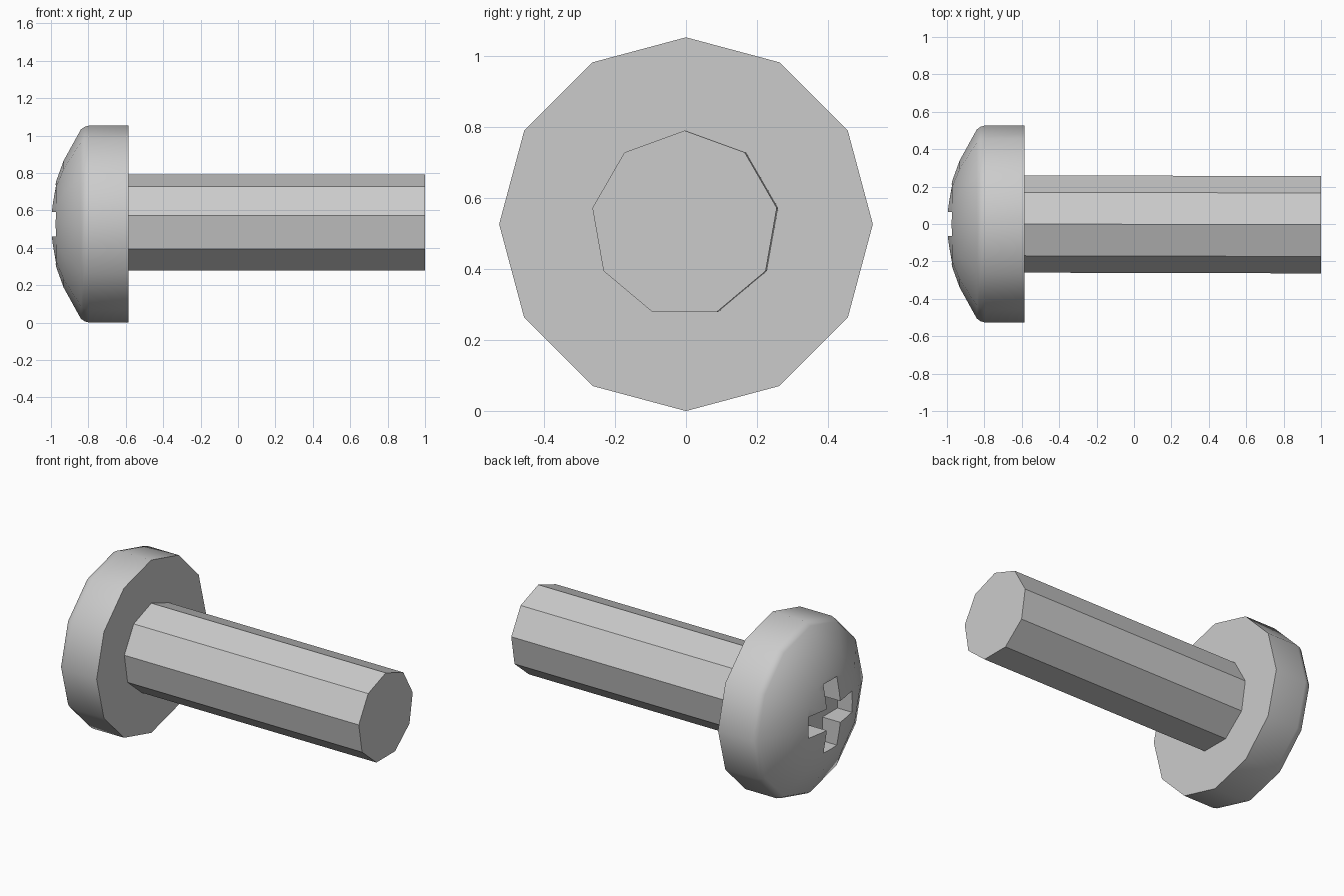
import bpy, bmesh, math

if "Cube" in bpy.data.objects:
    bpy.data.objects.remove(bpy.data.objects["Cube"], do_unlink=True)

CZ = 0.527  # height of the screw axis

steel = bpy.data.materials.new("grey steel")
steel.use_nodes = True
colour = (0.6, 0.6, 0.6, 1)
steel.diffuse_color = colour
steel.node_tree.nodes["Principled BSDF"].inputs["Base Color"].default_value = colour


def finish(bm, name):
    bmesh.ops.recalc_face_normals(bm, faces=bm.faces)
    mesh = bpy.data.meshes.new(name)
    bm.to_mesh(mesh)
    bm.free()
    obj = bpy.data.objects.new(name, mesh)
    bpy.context.collection.objects.link(obj)
    mesh.materials.append(steel)
    return obj


def turned(name, profile, sides):
    """Solid along x from (x, radius, y offset) rings, one corner pointing up."""
    bm = bmesh.new()
    rings = []
    for x, r, dy in profile:
        angles = [math.tau * i / sides for i in range(sides)]
        rings.append([bm.verts.new((x, dy + r * math.sin(a), CZ + r * math.cos(a)))
                      for a in angles])
    for a, b in zip(rings, rings[1:]):
        for i in range(sides):
            j = (i + 1) % sides
            bm.faces.new((a[i], a[j], b[j], b[i]))
    bm.faces.new(rings[0])
    bm.faces.new(rings[-1])
    return finish(bm, name)


def activate(obj):
    bpy.ops.object.select_all(action="DESELECT")
    obj.select_set(True)
    bpy.context.view_layer.objects.active = obj


# Domed head and faceted shaft
head = turned("head", [(-1.003, 0.03, 0), (-1.0, 0.07, 0), (-0.972, 0.23, 0),
                       (-0.932, 0.34, 0), (-0.84, 0.506, 0), (-0.82, 0.52, 0),
                       (-0.795, 0.527, 0), (-0.585, 0.527, 0)], 12)
shaft = turned("shaft", [(-0.6, 0.264, 0), (1.0, 0.264, -0.004)], 9)

# Cross recess: two slots cut into the dome
for name, size in (("slot_upright", (0.13, 0.42)), ("slot_level", (0.42, 0.13))):
    bm = bmesh.new()
    bmesh.ops.create_cube(bm, size=1)
    for v in bm.verts:
        v.co = (-1.0 + v.co.x * 0.25, v.co.y * size[0], CZ + v.co.z * size[1])
    cutter = finish(bm, name)
    cutter.hide_render = True
    activate(head)
    cut = head.modifiers.new(name, "BOOLEAN")
    cut.operation = "DIFFERENCE"
    cut.solver = "EXACT"
    cut.object = cutter
    bpy.ops.object.modifier_apply(modifier=cut.name)
    bpy.data.objects.remove(cutter, do_unlink=True)

for obj in (head, shaft):
    activate(obj)
    bpy.ops.object.shade_smooth_by_angle(angle=math.radians(32))
